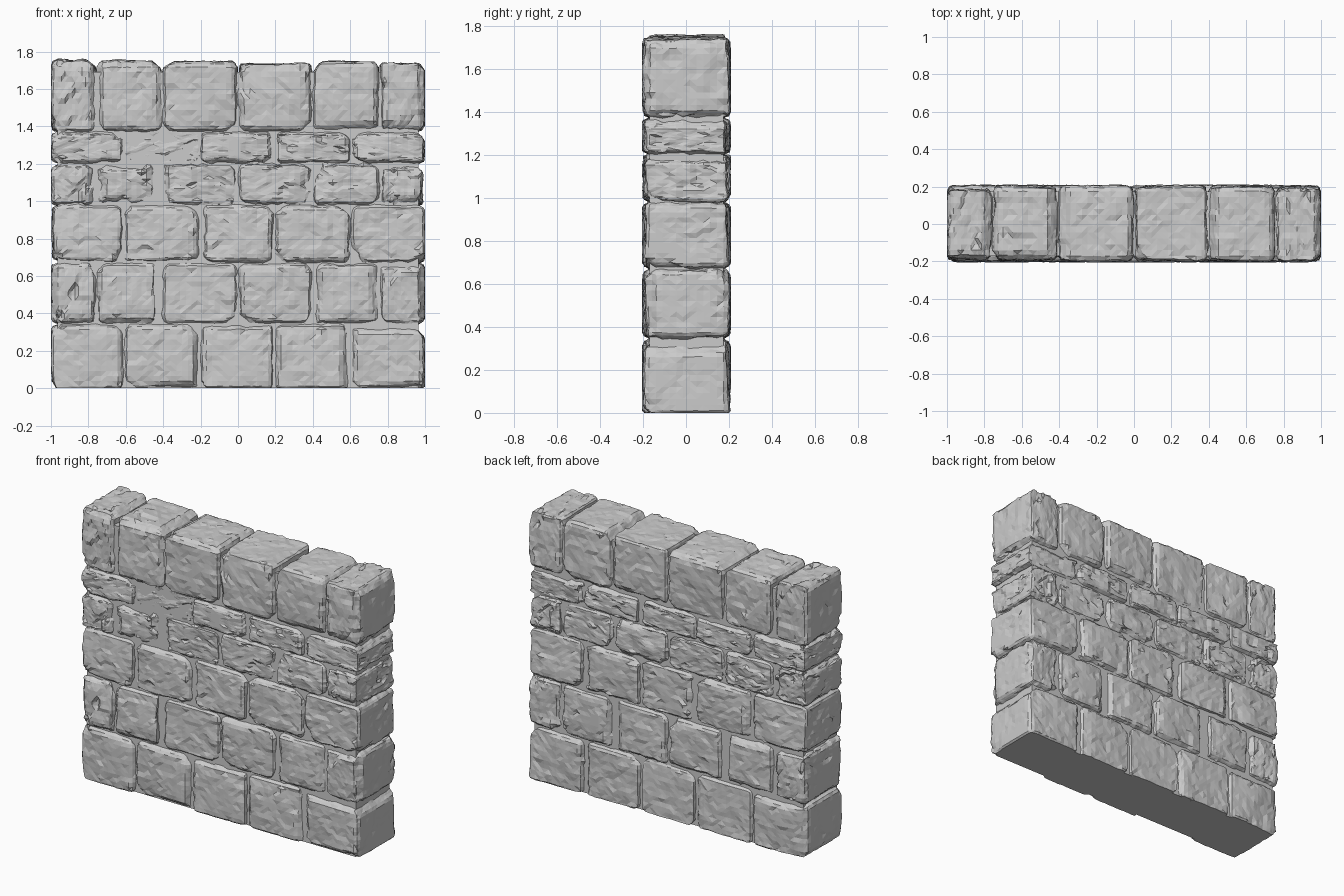
import bpy
import bmesh
import random
from mathutils import Vector, noise

rng = random.Random(7)

if "Cube" in bpy.data.objects:
    bpy.data.objects.remove(bpy.data.objects["Cube"], do_unlink=True)

stone_grey = bpy.data.materials.new("stone_grey")
stone_grey.use_nodes = True
GREY = (0.6, 0.6, 0.6, 1)
stone_grey.diffuse_color = GREY
stone_grey.node_tree.nodes["Principled BSDF"].inputs["Base Color"].default_value = GREY

FRONT, BACK = -0.203, 0.207


def add_object(name, bm):
    bmesh.ops.recalc_face_normals(bm, faces=bm.faces)
    mesh = bpy.data.meshes.new(name)
    bm.to_mesh(mesh)
    bm.free()
    mesh.materials.append(stone_grey)
    obj = bpy.data.objects.new(name, mesh)
    bpy.context.collection.objects.link(obj)
    return obj


def box(low, high, cuts=0):
    bm = bmesh.new()
    bmesh.ops.create_cube(bm, size=1)
    if cuts:
        bmesh.ops.subdivide_edges(bm, edges=bm.edges[:], cuts=cuts, use_grid_fill=True)
    centre, size = (low + high) / 2, high - low
    for v in bm.verts:
        v.co = centre + v.co * size
    return bm


def round_corners(bm, low, high, radius):
    inset = Vector((radius,) * 3)
    a, b = low + inset, high - inset
    for v in bm.verts:
        core = Vector([min(max(c, p), q) for c, p, q in zip(v.co, a, b)])
        out = v.co - core
        if out.length > radius:
            v.co = core + out.normalized() * radius


def chip(bm, direction, depth):
    """Flatten whatever sticks out past a plane set below the outermost point."""
    n = direction.normalized()
    limit = max(v.co.dot(n) for v in bm.verts) - depth
    for v in bm.verts:
        over = v.co.dot(n) - limit
        if over > 0:
            v.co -= n * over


def chisel(bm, scale, strength, seed):
    """Give each irregular patch of the surface its own small tilt and step."""
    bm.normal_update()
    moves = []
    for v in bm.verts:
        p = v.co * scale + seed
        p += noise.noise_vector(p * 0.8) * 0.4
        cell = noise.voronoi(p)[1][0]
        tilt = noise.noise_vector(cell * 3.7)
        offset = tilt.dot(p - cell) * 1.3 + noise.noise(cell * 5.1) * 0.5
        offset += noise.noise(p * 2.5) * 0.25
        moves.append(v.normal * offset * strength)
    for v, move in zip(bm.verts, moves):
        v.co += move


def make_stone(name, low, high, rough, grounded):
    bm = box(low, high, 12)
    round_corners(bm, low, high, min(0.045, (high.z - low.z) * 0.22))
    # Broad, slightly tilted facets on the exposed faces
    for side in (-1, 1):
        for _ in range(3):
            chip(bm, Vector((rng.uniform(-.12, .12), side, rng.uniform(-.12, .12))),
                 rng.uniform(0.006, 0.016))
        chip(bm, Vector((side, rng.uniform(-.1, .1), rng.uniform(-.1, .1))), 0.008)
    # Knocked-off edges and corners
    for _ in range(9):
        d = Vector([rng.choice((-1, 0, 1)) * rng.uniform(0.5, 1) for _ in range(3)])
        if d.length > 0.8:
            chip(bm, d, rng.uniform(0.004, 0.022))
    seed = Vector([rng.uniform(-50, 50) for _ in range(3)])
    chisel(bm, 10, 0.013 * rough, seed)
    chisel(bm, 22, 0.006 * rough, seed * 2)
    # Keep the wall within its outline and its base flat
    for v in bm.verts:
        v.co.x = min(max(v.co.x, -1), 1)
        v.co.y = min(max(v.co.y, -0.205), 0.21)
        if grounded:
            v.co.z = max(v.co.z, 0)
    bmesh.ops.triangulate(bm, faces=bm.faces[:])
    add_object(name, bm)


# Courses from the ground up: bottom, top, joint positions, roughness
wide = [-1, -0.61, -0.203, 0.196, 0.605, 1]
offset = [-1, -0.757, -0.405, 0, 0.395, 0.756, 1]
courses = [
    (-0.02, 0.345, wide, 0.8),
    (0.345, 0.67, offset, 0.9),
    (0.67, 0.98, wide, 1.0),
    (0.98, 1.205, offset, 1.2),
    (1.205, 1.37, wide, 1.2),
    (1.37, 1.75, offset, 0.9),
]
for row, (z0, z1, joints, rough) in enumerate(courses):
    for i, (x0, x1) in enumerate(zip(joints, joints[1:])):
        narrow_end = x1 - x0 < 0.3
        gap_left = 0 if i == 0 else 0.003
        gap_right = 0 if x1 == 1 else 0.003
        low = Vector((x0 + gap_left, FRONT, z0 + 0.002))
        high = Vector((x1 - gap_right, BACK, z1 - 0.002))
        if row == 5:
            high.z += rng.uniform(-0.005, 0.01)
        make_stone(f"stone_course_{row + 1}_{i + 1}", low, high,
                   rough * (1.25 if narrow_end else 1), row == 0)

# Mortar filling the joints
add_object("mortar_core", box(Vector((-0.965, -0.17, 0)), Vector((0.965, 0.175, 1.69))))
